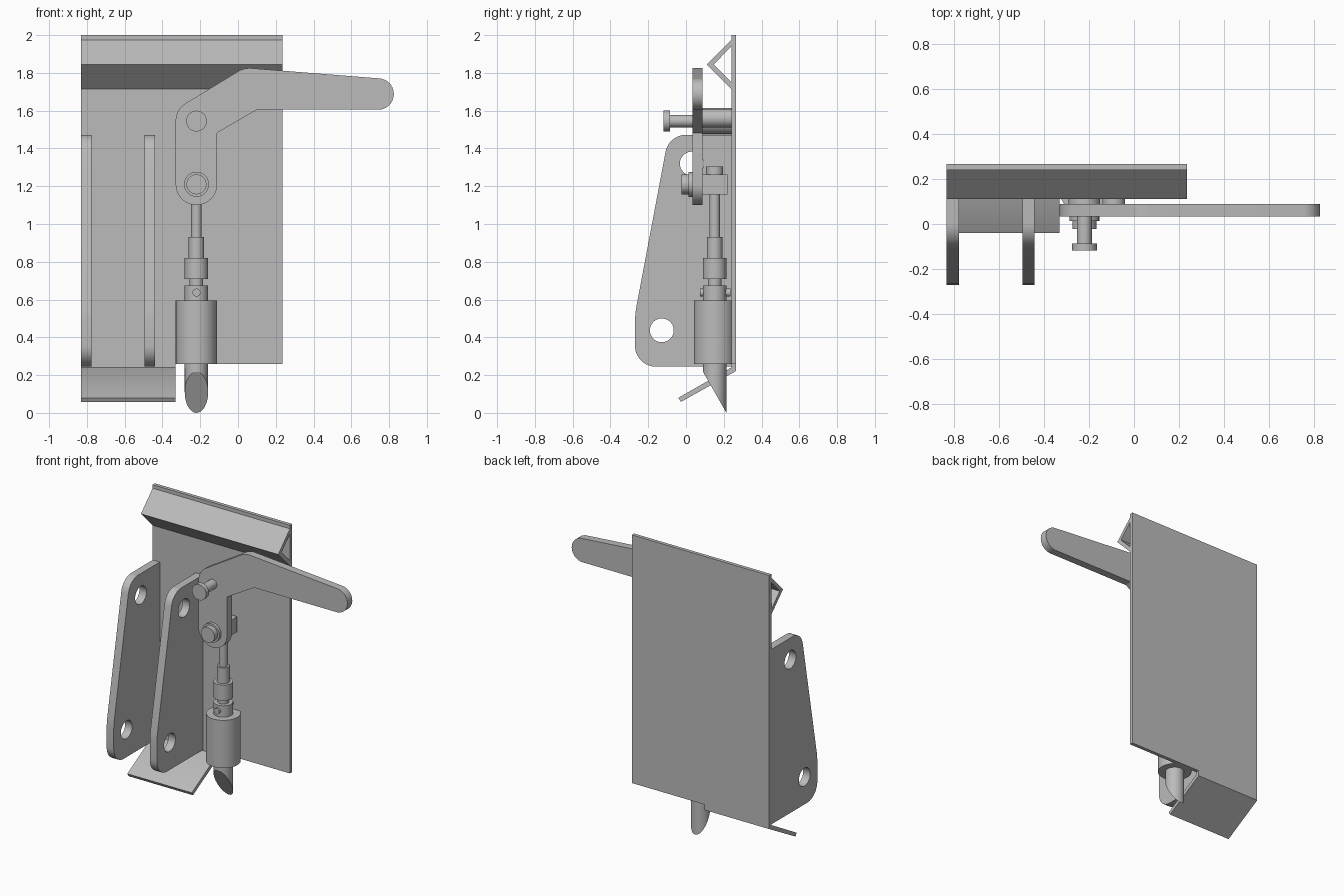
import bpy, bmesh
from math import cos, sin, radians
from mathutils import Vector

if "Cube" in bpy.data.objects:
    bpy.data.objects.remove(bpy.data.objects["Cube"])

steel = bpy.data.materials.new("plain grey steel")
steel.use_nodes = True
GREY = (0.5, 0.5, 0.5, 1)
steel.diffuse_color = GREY
steel.node_tree.nodes["Principled BSDF"].inputs["Base Color"].default_value = GREY


def arc(cx, cy, r, start, end, steps=12):
    angles = [radians(start + (end - start) * i / steps) for i in range(steps + 1)]
    return [(cx + r * cos(a), cy + r * sin(a)) for a in angles]


def circle(cx, cy, r, steps=32):
    return arc(cx, cy, r, 0, 360, steps)[:-1]


def place(axis, p, d):
    """Put a 2D profile point at depth d along an axis."""
    return {"x": (d, p[0], p[1]), "y": (p[0], d, p[1]), "z": (p[0], p[1], d)}[axis]


def finish(bm, name):
    bmesh.ops.recalc_face_normals(bm, faces=bm.faces)
    mesh = bpy.data.meshes.new(name)
    bm.to_mesh(mesh)
    bm.free()
    mesh.materials.append(steel)
    obj = bpy.data.objects.new(name, mesh)
    bpy.context.collection.objects.link(obj)
    bpy.ops.object.select_all(action="DESELECT")
    obj.select_set(True)
    bpy.context.view_layer.objects.active = obj
    bpy.ops.object.shade_smooth_by_angle(angle=radians(30))
    return obj


def solid(axis, outline, lo, hi, holes=()):
    """Extrude an outline, with optional holes, from lo to hi."""
    bm = bmesh.new()
    for loop in (outline, *holes):
        vs = [bm.verts.new(place(axis, p, lo)) for p in loop]
        for i, v in enumerate(vs):
            bm.edges.new((vs[i - 1], v))
    bmesh.ops.triangle_fill(bm, edges=bm.edges[:], use_beauty=True)
    out = bmesh.ops.extrude_face_region(bm, geom=bm.faces[:])
    moved = [g for g in out["geom"] if isinstance(g, bmesh.types.BMVert)]
    bmesh.ops.translate(bm, verts=moved, vec=Vector(place(axis, (0, 0), hi - lo)))
    return bm


def part(name, axis, outline, lo, hi, holes=()):
    return finish(solid(axis, outline, lo, hi, holes), name)


def rod(name, axis, centre, r, lo, hi):
    return part(name, axis, circle(*centre, r), lo, hi)


def rect(a, b, c, d):
    return [(a, b), (c, b), (c, d), (a, d)]


# Back plate, folded top rail and sloping bottom flap
LEFT, RIGHT, STEP = -0.83, 0.235, -0.33
BACK, FACE = 0.265, 0.24
part("back_plate", "y",
     [(LEFT, 0.235), (STEP, 0.235), (STEP, 0.26), (RIGHT, 0.26), (RIGHT, 2), (LEFT, 2)],
     FACE, BACK)
part("top_rail", "x",
     [(BACK, 2), (0.11, 1.845), (FACE, 1.715), (FACE, 1.752), (0.147, 1.845), (FACE, 1.94)],
     LEFT, RIGHT)
part("bottom_flap", "x",
     [(BACK, 0.222), (BACK, 0.24), (0.24, 0.24), (-0.04, 0.08), (-0.027, 0.058)],
     LEFT, STEP)

# Two pierced hanger ears
ear = ([(FACE, 0.245)] + arc(-0.16, 0.355, 0.11, 270, 180) + [(-0.27, 0.5), (-0.265, 0.55)]
       + arc(0, 1.362, 0.11, 169.5, 90) + [(FACE, 1.472)])
ear_holes = [circle(-0.128, 0.437, 0.063), circle(0.03, 1.32, 0.063)]
for side, x in (("right", LEFT), ("left", -0.495)):
    part(side + "_ear", "x", ear, x, x + 0.055, ear_holes)

# Cranked hand lever
CX, CY = -0.22, 0.152
lever = (arc(CX, 1.21, 0.11, 360, 180, 20) + arc(CX, 1.545, 0.11, 180, 120)
         + arc(0.062, 1.705, 0.12, 120, 85)
         + arc(0.742, 1.688, 0.083, 85, -90, 18) + [(0.1, 1.605), (-0.11, 1.483)])
part("lever", "y", lever, 0.034, 0.088)

# Lever pivot and its stop
PIVOT = (CX, 1.545)
rod("pivot_head", "y", PIVOT, 0.055, -0.118, -0.086)
rod("pivot_shaft", "y", PIVOT, 0.033, -0.086, 0.04)
rod("pivot_standoff", "y", PIVOT, 0.07, 0.086, FACE)
rod("lever_stop", "y", (-0.09, 1.56), 0.05, 0.086, FACE)

# Link bolt joining the lever to the draw rod
LINK = (CX, 1.21)
rod("link_washer", "y", LINK, 0.066, 0.013, 0.036)
rod("link_head", "y", LINK, 0.053, -0.023, 0.014)
part("link_block", "y", rect(CX - 0.06, 1.155, CX + 0.06, 1.262), 0.086, 0.22)

# Draw rod, coupling and latch housing, stacked on one axis
AXIS = (CX, CY)
for name, r, lo, hi in (("rod_nut", 0.045, 1.26, 1.305), ("draw_rod", 0.028, 0.92, 1.16),
                        ("rod_sleeve", 0.041, 0.81, 0.93), ("coupling_top", 0.062, 0.71, 0.82),
                        ("coupling_neck", 0.036, 0.67, 0.715), ("coupling_base", 0.062, 0.59, 0.675),
                        ("latch_housing", 0.11, 0.26, 0.595)):
    rod(name, "z", AXIS, r, lo, hi)
rod("coupling_pin", "y", (CX, 0.637), 0.021, 0.075, 0.235)

# Latch bolt with a slanted tip
bm = solid("z", circle(*AXIS, 0.062), -0.1, 0.27)
cut = bmesh.ops.bisect_plane(bm, geom=bm.verts[:] + bm.edges[:] + bm.faces[:],
                             plane_co=(CX, CY + 0.062, 0), plane_no=(0, -0.218, -0.124),
                             clear_outer=True)
rim = [g for g in cut["geom_cut"] if isinstance(g, bmesh.types.BMEdge)]
bmesh.ops.holes_fill(bm, edges=rim)
finish(bm, "latch_bolt")
